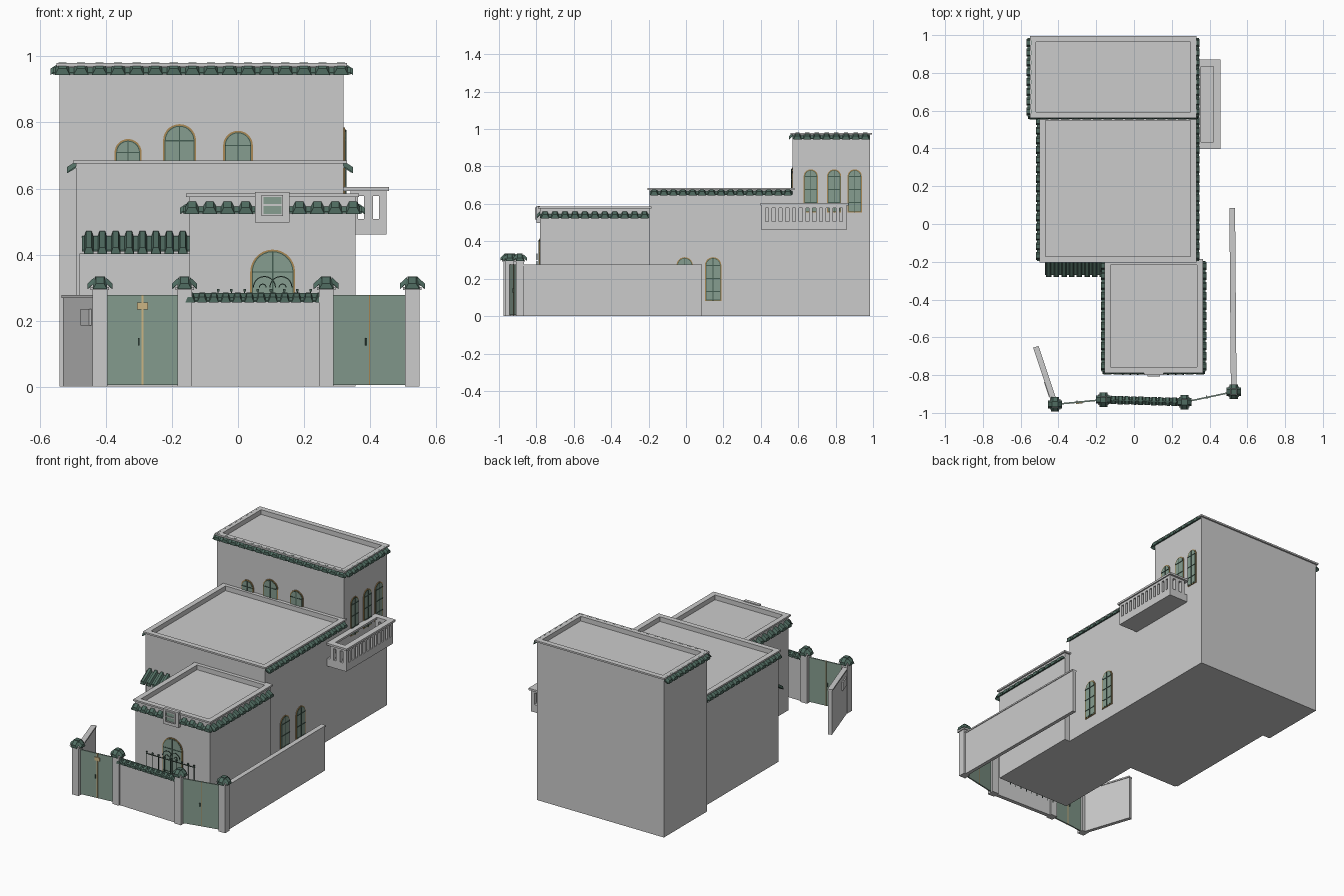
import bpy, bmesh
from math import pi, sin, cos, atan2, hypot
from mathutils import Matrix, Vector

cube = bpy.data.objects.get("Cube")
if cube:
    bpy.data.objects.remove(cube, do_unlink=True)


def material(name, *rgb):
    m = bpy.data.materials.new(name)
    m.use_nodes = True
    m.diffuse_color = (*rgb, 1)
    m.node_tree.nodes["Principled BSDF"].inputs["Base Color"].default_value = (*rgb, 1)
    return m


PLASTER, GLASS, TILE, FRAME, TRIM, GOLD = range(6)
MATS = [material("plaster", .6, .6, .6), material("sage_green", .24, .34, .28),
        material("roof_tile_green", .08, .15, .12), material("dark_green_frame", .06, .11, .085),
        material("wood_trim", .4, .25, .09), material("pale_gold", .62, .48, .24)]


class Part:
    """Collects extruded profiles into one named object."""
    def __init__(self, name):
        self.name, self.bm = name, bmesh.new()

    def prism(self, pts, d0, d1, M, mat=PLASTER):
        bm = self.bm
        a = [bm.verts.new(M @ Vector((u, v, d0))) for u, v in pts]
        b = [bm.verts.new(M @ Vector((u, v, d1))) for u, v in pts]
        n = len(pts)
        faces = [bm.faces.new(a[::-1]), bm.faces.new(b)]
        faces += [bm.faces.new((a[i], a[(i + 1) % n], b[(i + 1) % n], b[i])) for i in range(n)]
        for f in faces:
            f.material_index = mat
        bmesh.ops.recalc_face_normals(bm, faces=faces)

    def rect(self, u0, u1, v0, v1, d0, d1, M, mat=PLASTER):
        self.prism([(u0, v0), (u1, v0), (u1, v1), (u0, v1)], d0, d1, M, mat)

    def box(self, x0, x1, y0, y1, z0, z1, mat=PLASTER):
        self.rect(x0, x1, y0, y1, z0, z1, Matrix(), mat)

    def ring(self, x0, x1, y0, y1, z0, z1, w, mat=PLASTER):
        self.box(x0, x1, y0, y0 + w, z0, z1, mat)
        self.box(x0, x1, y1 - w, y1, z0, z1, mat)
        self.box(x0, x0 + w, y0 + w, y1 - w, z0, z1, mat)
        self.box(x1 - w, x1, y0 + w, y1 - w, z0, z1, mat)

    def done(self):
        me = bpy.data.meshes.new(self.name)
        self.bm.to_mesh(me)
        self.bm.free()
        for m in MATS:
            me.materials.append(m)
        ob = bpy.data.objects.new(self.name, me)
        bpy.context.collection.objects.link(ob)


def facing(x, y, angle=0, z=0):
    """Local x runs along the wall, y is up, z points out of the wall."""
    return Matrix.Translation((x, y, z)) @ Matrix.Rotation(angle, 4, 'Z') @ Matrix.Rotation(pi / 2, 4, 'X')


def between(p, q):
    dx, dy = q[0] - p[0], q[1] - p[1]
    return facing(*p, atan2(dy, dx)), hypot(dx, dy)


def tiles(part, p, q, z, n, depth=.028, drop=.018, w=.8, h=.016):
    """Row of raised roof tiles sloping out and down from the line p-q."""
    M, length = between(p, q)
    shear = Matrix()
    shear[1][2] = -drop / depth
    M = M @ Matrix.Translation((0, z, 0)) @ shear
    step = length / n
    part.rect(0, length, -.004, .001, 0, depth * .85, M, TILE)
    for i in range(n):
        c, r = (i + .5) * step, step * w / 2
        part.prism([(c - r, -.003), (c + r, -.003), (c + r * .55, h), (c - r * .55, h)], 0, depth, M, TILE)


def arch(r, z0, z1, steps=14):
    arc = [(r * cos(pi * i / steps), z1 - r + r * sin(pi * i / steps)) for i in range(steps + 1)]
    return [(-r, z0), (r, z0)] + arc


def window(name, x, y, angle, r, z0, z1):
    part, M = Part(name), facing(x, y, angle)
    part.prism(arch(r, z0, z1), 0, .004, M, TRIM)
    part.prism(arch(r - .005, z0 + .004, z1 - .005), 0, .0055, M, FRAME)
    part.prism(arch(r - .008, z0 + .008, z1 - .008), 0, .0065, M, GLASS)
    part.rect(-.002, .002, z0, z1 - .008, 0, .009, M, FRAME)
    spring = z1 - r
    for k in range(int((spring - z0) / .07) + 1):
        v = spring - k * .07
        part.rect(-r + .006, r - .006, v - .002, v + .002, 0, .009, M, FRAME)
    part.done()


# House blocks: walls, sunken roof, parapet with overhanging coping
BLOCKS = {"rear_block": (-.54, .32, .57, .985, .98), "middle_block": (-.49, .32, -.195, .57, .685),
          "front_block": (-.147, .356, -.78, -.195, .585)}
for name, (x0, x1, y0, y1, h) in BLOCKS.items():
    p = Part(name)
    p.box(x0, x1, y0, y1, 0, h - .03)
    p.ring(x0, x1, y0, y1, h - .03, h - .01, .02)
    o = .01
    p.ring(x0 - o, x1 + o, y0 - o, y1 + o, h - .01, h, .032)
    p.done()

# Tiled eaves below the parapets
for name, z, side, front in (("rear_block", .965, 8, 16), ("middle_block", .667, 15, 0), ("front_block", .544, 11, 10)):
    x0, x1, y0, y1, h = BLOCKS[name]
    p = Part(name + "_eaves")
    tiles(p, (x1, y0), (x1, y1), z, side)
    tiles(p, (x0, y1), (x0, y0), z, side)
    if front:
        tiles(p, (x0 - .02, y0), (x1 + .02, y0), z, front, depth=.018)
    p.done()

# Left awning over a thickened wall
p = Part("awning")
p.box(-.48, -.147, -.205, -.19, 0, .403)
tiles(p, (-.472, -.205), (-.147, -.205), .455, 8, depth=.075, drop=.05, w=.72, h=.017)
p.done()

# Framed vent on the front parapet
p, M = Part("parapet_vent"), facing(.104, -.78)
p.rect(-.052, .052, .497, .59, 0, .02, M)
p.rect(-.03, .03, .52, .578, .02, .023, M, GLASS)
for v in (.52, .55, .578):
    p.rect(-.032, .032, v - .003, v + .003, .02, .027, M)
for u in (-.03, .03):
    p.rect(u - .003, u + .003, .517, .581, .02, .027, M)
p.done()

# Arched windows and the front door
for i, (x, r, top) in enumerate(((-.333, .041, .75), (-.177, .05, .795), (0, .045, .775))):
    window(f"rear_front_window_{i + 1}", x, .57, 0, r, .655, top)
for i, y in enumerate((.667, .792, .902)):
    window(f"balcony_window_{i + 1}", .32, y, pi / 2, .038, .555, .785)
for i, y in enumerate((-.007, .145)):
    window(f"lower_side_window_{i + 1}", .32, y, pi / 2, .044, .08, .315)
window("front_door", .105, -.78, 0, .068, .02, .415)

# Iron railing before the front door
p, M = Part("front_railing"), facing(0, -.795)
for i in range(9):
    u = -.06 + i * .04
    p.rect(u - .0015, u + .0015, 0, .29, 0, .003, M, FRAME)
    p.rect(u - .004, u + .004, .288, .296, -.002, .005, M, FRAME)
for v in (.12, .28):
    p.rect(-.065, .265, v, v + .004, 0, .003, M, FRAME)
for u, r in ((.08, .035), (.13, .035), (.075, .012), (.135, .012)):
    ts = [pi * k / 10 for k in range(11)]
    arc = [(u + r * cos(t), .3 + r * sin(t)) for t in ts]
    arc += [(u + (r - .003) * cos(t), .3 + (r - .003) * sin(t)) for t in reversed(ts)]
    p.prism(arc, 0, .003, M, FRAME)
p.done()

# Balcony with slotted balustrade
p = Part("balcony")
X0, X1, Y0, Y1 = .32, .45, .405, .858
p.box(X0, X1, Y0, Y1, .46, .507)
p.ring(X0, X1 + .008, Y0 - .008, Y1 + .012, .592, .604, .036)


def balusters(M, length, n, slot):
    p.rect(0, length, .578, .592, -.02, 0, M)
    step = (length - .02) / n
    edges = [0] + [.01 + (i + .5) * step + s * slot / 2 for i in range(n) for s in (-1, 1)] + [length]
    for a, b in zip(edges[::2], edges[1::2]):
        p.rect(a, b, .507, .578, -.02, 0, M)


balusters(facing(X1, Y0, pi / 2), Y1 - Y0, 12, .018)
balusters(facing(X0 + .02, Y0), X1 - X0 - .02, 2, .018)
balusters(facing(X1, Y1, pi), X1 - X0 - .02, 2, .018)
p.done()

# Gate posts with tiled caps
POSTS = [(-.418, -.955), (-.162, -.93), (.267, -.943), (.528, -.888)]
for i, (x, y) in enumerate(POSTS):
    p = Part(f"gate_post_{i + 1}")
    p.box(x - .022, x + .022, y - .022, y + .022, 0, .3)
    p.box(x - .028, x + .028, y - .028, y + .028, .292, .302)
    p.box(x - .015, x + .015, y - .015, y + .015, .3, .334, TILE)
    c = [(x - .016, y - .016), (x + .016, y - .016), (x + .016, y + .016), (x - .016, y + .016)]
    for k in range(4):
        tiles(p, c[k], c[(k + 1) % 4], .318, 1, depth=.022, drop=.02, w=1.35, h=.014)
    p.done()

# Double gates
for name, a, b, seam in (("left_gate", POSTS[0], POSTS[1], GOLD), ("right_gate", POSTS[2], POSTS[3], TRIM)):
    p = Part(name)
    M, L = between(a, b)
    p.rect(0, L, .005, .277, -.004, .004, M, GLASS)
    w = .003 if seam == GOLD else .0015
    p.rect(L / 2 - w, L / 2 + w, .005, .277, -.006, .006, M, seam)
    p.rect(L / 2 - .014, L / 2 - .009, .125, .147, -.01, .01, M, FRAME)
    if seam == GOLD:
        p.rect(L / 2 - .017, L / 2 + .017, .234, .255, .004, .009, M, GOLD)
    p.done()

# Front garden wall with a tiled ridge
p = Part("front_garden_wall")
M, L = between(POSTS[1], POSTS[2])
p.rect(0, L, 0, .258, -.012, .012, M)
p.rect(.02, L - .02, .258, .284, -.004, .004, M, TILE)
tiles(p, POSTS[1], POSTS[2], .272, 12, depth=.022, drop=.014, h=.013)
tiles(p, POSTS[2], POSTS[1], .272, 12, depth=.022, drop=.014, h=.013)
p.done()

# Side garden walls with coping
for name, a, b in (("left_side_wall", (.52, .085), POSTS[3]), ("right_side_wall", (-.52, -.65), POSTS[0])):
    p = Part(name)
    M, L = between(a, b)
    p.rect(0, L, 0, .268, -.011, .011, M)
    p.rect(0, L, .268, .277, -.015, .015, M)
    if name == "right_side_wall":
        p.rect(L - .13, L - .05, .185, .235, .011, .018, M)
    p.done()
